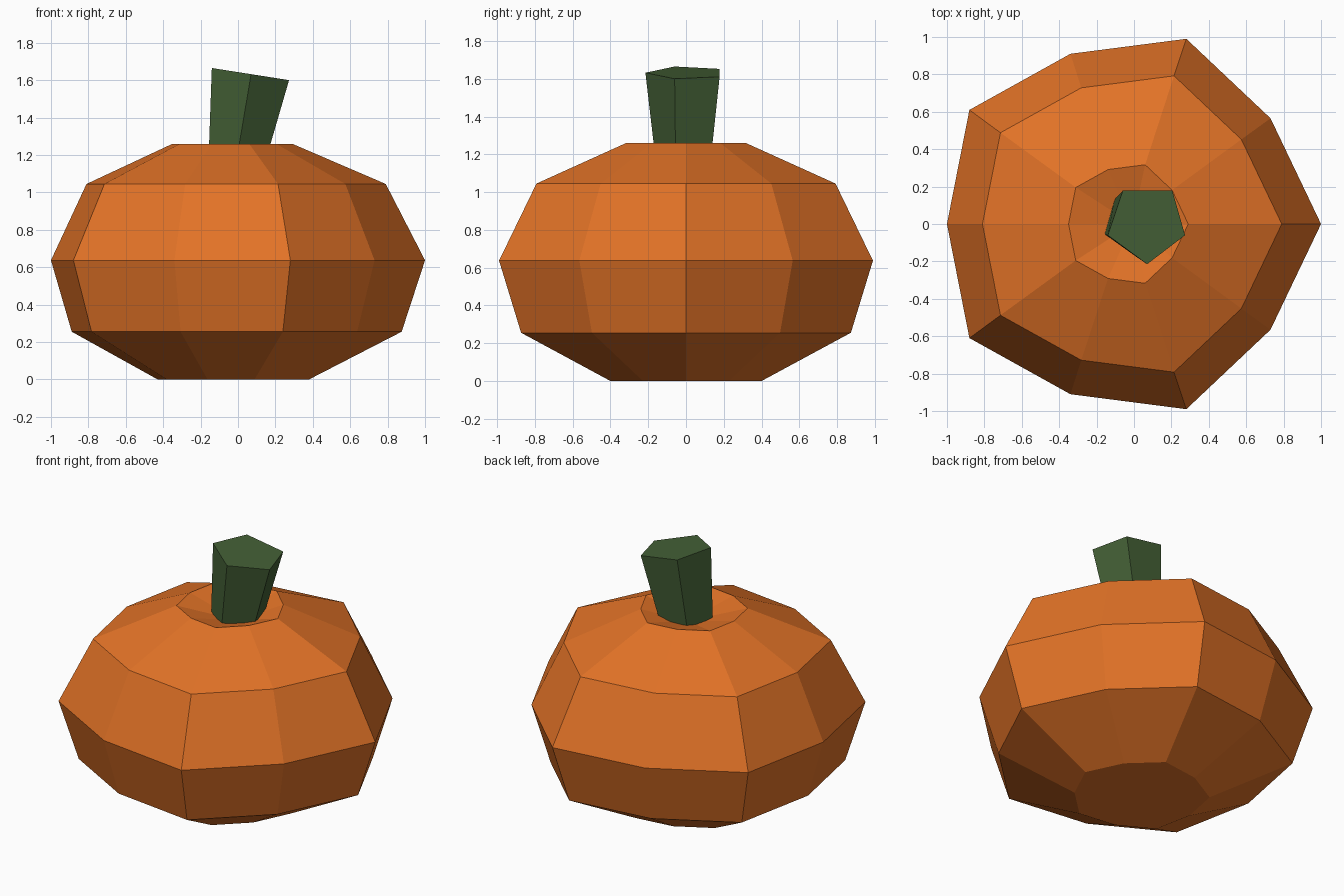
import bpy, bmesh

if "Cube" in bpy.data.objects:
    bpy.data.objects.remove(bpy.data.objects["Cube"])


def material(name, rgb):
    m = bpy.data.materials.new(name)
    m.diffuse_color = (*rgb, 1)
    m.use_nodes = True
    m.node_tree.nodes["Principled BSDF"].inputs["Base Color"].default_value = m.diffuse_color
    return m


def loft(name, rings, mat, top_point=None):
    """Flat-shaded skin through matching rings, capped flat or to a point."""
    bm = bmesh.new()
    loops = [[bm.verts.new(p) for p in ring] for ring in rings]
    n = len(loops[0])
    for low, high in zip(loops, loops[1:]):
        for i in range(n):
            j = (i + 1) % n
            bm.faces.new((low[i], low[j], high[j], high[i]))
    bm.faces.new(loops[0][::-1])
    if top_point:
        tip = bm.verts.new(top_point)
        for i in range(n):
            bm.faces.new((loops[-1][i], loops[-1][(i + 1) % n], tip))
    else:
        bm.faces.new(loops[-1])
    bmesh.ops.recalc_face_normals(bm, faces=bm.faces)
    mesh = bpy.data.meshes.new(name)
    bm.to_mesh(mesh)
    bm.free()
    mesh.materials.append(mat)
    obj = bpy.data.objects.new(name, mesh)
    bpy.context.collection.objects.link(obj)
    return obj


orange = material("pumpkin orange", (0.76, 0.17, 0.02))
green = material("stem green", (0.058, 0.117, 0.037))

# Pumpkin body: one uneven ten-sided outline, mirrored across y, scaled per ring
half = [(1, 0), (0.73, 0.565), (0.28, 0.99), (-0.34, 0.91), (-0.88, 0.61), (-1, 0)]
outline = half + [(x, -y) for x, y in half[-2:0:-1]]
levels = [(0, 0.405, -0.025), (0.255, 0.882, -0.007), (0.637, 1, 0),
          (1.045, 0.80, -0.01), (1.26, 0.32, -0.03)]  # height, scale, x shift
rings = [[(x * s + dx, y * s, z) for x, y in outline] for z, s, dx in levels]
loft("pumpkin_body", rings, orange, top_point=(-0.01, 0, 1.17))  # sunken crown

# Stem: leaning five-sided post, flaring to a slanted cut
base = [(-0.01, -0.16), (0.145, -0.055), (0.09, 0.13), (-0.105, 0.13), (-0.158, -0.054)]
tip = [(0.07, -0.215), (0.273, -0.06), (0.205, 0.178), (-0.06, 0.178), (-0.14, -0.06)]
loft("stem", [[(x, y, 1.16) for x, y in base],
              [(x, y, 1.643 - 0.157 * x) for x, y in tip]], green)
